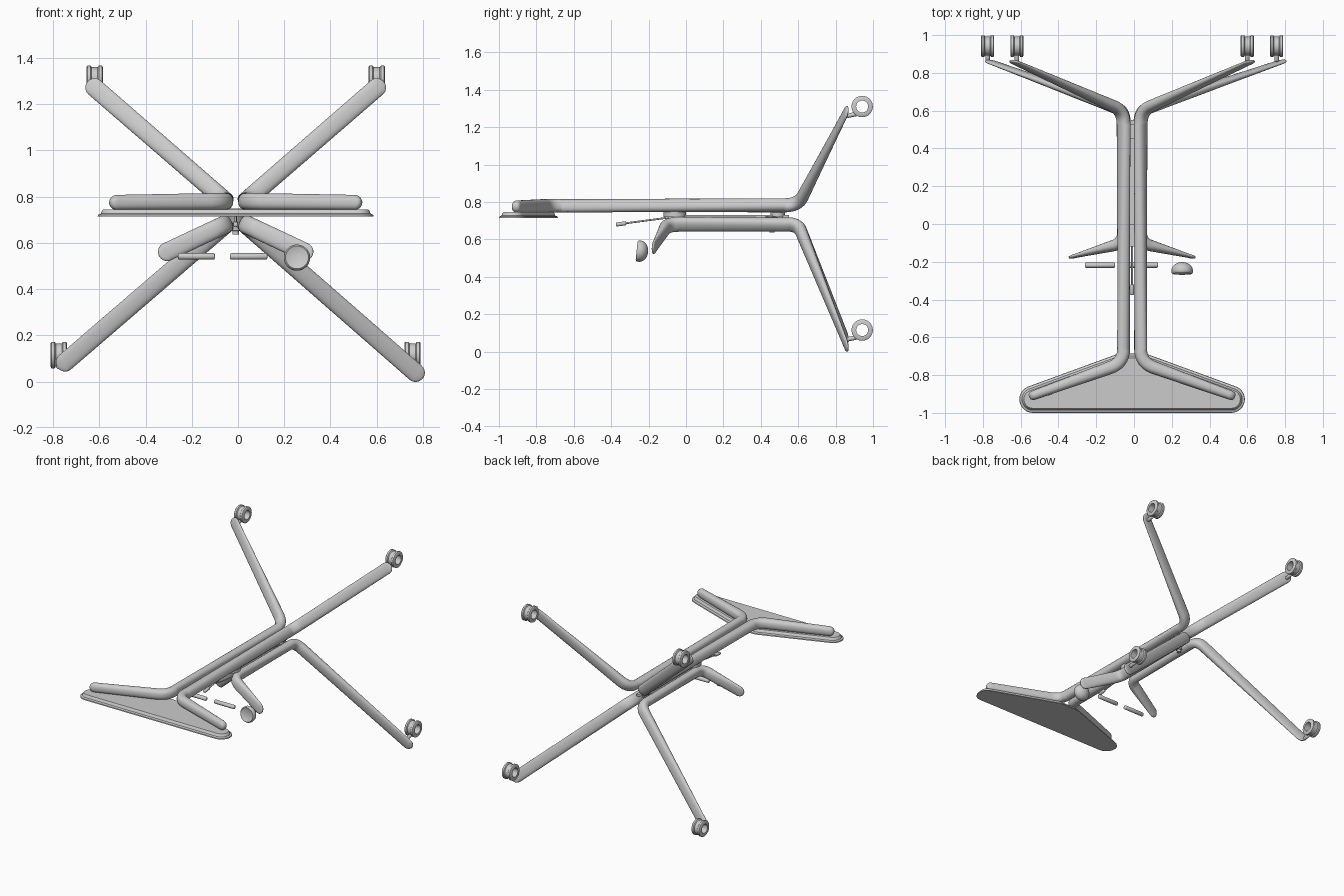
import bpy, bmesh, math
from mathutils import Vector as V

if "Cube" in bpy.data.objects:
    bpy.data.objects.remove(bpy.data.objects["Cube"])

CX = -0.01  # mirror plane of the frame


def finish(bm, name, angle=40):
    bmesh.ops.recalc_face_normals(bm, faces=bm.faces)
    me = bpy.data.meshes.new(name)
    bm.to_mesh(me)
    bm.free()
    me.shade_smooth()
    me.set_sharp_from_angle(angle=math.radians(angle))
    ob = bpy.data.objects.new(name, me)
    bpy.context.collection.objects.link(ob)
    return ob


def loft(name, rings, caps=True, closed=False, angle=40):
    bm = bmesh.new()
    rs = [[bm.verts.new(p) for p in r] for r in rings]
    n = len(rs[0])
    for a, b in zip(rs, rs[1:] + ([rs[0]] if closed else [])):
        for i in range(n):
            bm.faces.new((a[i], a[(i + 1) % n], b[(i + 1) % n], b[i]))
    if caps and not closed:
        bm.faces.new(rs[0])
        bm.faces.new(rs[-1])
    return finish(bm, name, angle)


def lathe(name, prof, origin, axis, seg=32, closed=False, angle=40):
    """Revolve (radius, distance) points about an axis."""
    axis = V(axis).normalized()
    u = axis.orthogonal().normalized()
    v = axis.cross(u)
    rings = []
    for r, d in prof:
        rings.append([V(origin) + axis * d + (u * math.cos(t) + v * math.sin(t)) * r
                      for t in (2 * math.pi * i / seg for i in range(seg))])
    return loft(name, rings, closed=closed, angle=angle)


def rod(name, a, b, r, seg=20):
    L = (V(b) - V(a)).length
    e = r * 0.4
    return lathe(name, [(r * .6, 0), (r * .9, e * .4), (r, e), (r, L - e), (r * .9, L - e * .4), (r * .6, L)],
                 a, V(b) - V(a), seg)


def frame_tube(name, pts, wides, ws, ts, side, bend=0.075):
    """Flattened tube through tip, bend, bend, tip with rounded ends."""
    A, B, C, D = (V(p) for p in pts)
    st = []  # centre, wide direction, width, thickness
    n0, n1 = V(wides[0]).normalized(), V(wides[1]).normalized()

    def cap(tip, nxt, n, w, t):
        d = (nxt - tip).normalized()
        out = []
        for k in range(7):
            a = math.radians(8 + 82 * k / 6)
            f = math.sin(a)
            out.append((tip + d * (w / 2) * (1 - math.cos(a)), n, w * f, t * f ** .6))
        return out

    def corner(P, Q, R, n, w, t):
        p = Q + (P - Q).normalized() * bend
        r = Q + (R - Q).normalized() * bend
        return [(p * (1 - s) ** 2 + Q * 2 * s * (1 - s) + r * s * s, n, w, t)
                for s in (k / 10 for k in range(11))]

    st += cap(A, B, n0, ws[0], ts[0])
    st += corner(A, B, C, n0, ws[1], ts[1])
    st += corner(B, C, D, n1, ws[2], ts[2])
    st += cap(D, C, n1, ws[3], ts[3])[::-1]
    rings = []
    for i, (c, n, w, t) in enumerate(st):
        tan = (st[min(i + 1, len(st) - 1)][0] - st[max(i - 1, 0)][0]).normalized()
        wd = (n - tan * n.dot(tan)).normalized()
        td = tan.cross(wd)
        ring = []
        for k in range(28):
            a = 2 * math.pi * k / 28
            ca, sa = math.cos(a), math.sin(a)
            p = c + wd * math.copysign(abs(ca) ** .85, ca) * w / 2 + td * math.copysign(abs(sa) ** .85, sa) * t / 2
            ring.append((CX + side * p.x, p.y, p.z))
        rings.append(ring)
    loft(name, rings, angle=50)


for side, label in ((1, "right"), (-1, "left")):
    # upper rail: front bar on the plate, straight run, raised rear arm
    frame_tube("upper_rail_" + label,
               [(.545, -.915, .775), (.045, -.735, .78), (.045, .60, .782), (.64, .865, 1.298)],
               [(0, 0, 1), (-.65, 0, .76)], (.065, .072, .078, .08), (.05, .068, .062, .02), side)
    # lower rail: short front leg, straight run, rear leg
    tip = (.808, .865, .013) if side > 0 else (.768, .865, .058)
    frame_tube("lower_rail_" + label,
               [(.332, -.178, .545), (.045, -.10, .68), (.045, .60, .68), tip],
               [(.42, 0, .91), (.66, 0, .75)], (.08, .08, .08, .08), (.02, .06, .062, .02), side, .06)
    # spool wheels with their stems
    for x, z, pos in ((.61, 1.31, "upper"), (.765, .115, "lower")):
        wx = CX + side * x
        half = [(.032, -.035), (.052, -.035), (.057, -.031), (.057, -.018), (.05, -.013)]
        prof = half + [(r, -d) for r, d in half[::-1]]
        lathe(f"{pos}_wheel_{label}", prof, (wx, .942, z), (1, 0, 0), 40, closed=True)
        rod(f"{pos}_wheel_stem_{label}", (wx, .86, z - .05), (wx, .912, z - .04), .012)

# front foot plate: stacked outlines with a stepped rim
rings = []
for z, d in ((.715, 0), (.722, .002), (.727, .014), (.738, .018), (.745, .024)):
    ring = []
    for cx, cy, r, a0, a1 in ((.525, -.928, .072, -90, 68), (.06, -.74, .055, 68, 90),
                              (-.06, -.74, .055, 90, 112), (-.525, -.928, .072, 112, 270)):
        for k in range(13):
            a = math.radians(a0 + (a1 - a0) * k / 12)
            ring.append((CX + cx + (r - d) * math.cos(a), cy + (r - d) * math.sin(a), z))
    rings.append(ring)
loft("foot_plate", rings, angle=30)

# joining strip and spacer discs between the rails
bm = bmesh.new()
bmesh.ops.create_cube(bm, size=1)
for v in bm.verts:
    v.co = (CX + v.co.x * .05, .225 + v.co.y * .65, .722 + v.co.z * .016)
finish(bm, "joining_strip")
for y, r in ((-.06, .06), (.49, .038)):
    lathe("spacer_disc", [(r, 0), (r, .028)], (CX, y, .72), (0, 0, 1))
lathe("clamp_bolt", [(.045, 0), (.02, -.055), (.02, -.068), (.014, -.07), (.014, -.086)], (CX, .46, .722), (0, 0, 1), 20)

# adjusting lever
rod("lever", (CX, -.05, .722), (CX, -.33, .685), .005, 12)
rod("lever_grip", (CX, -.32, .686), (CX, -.375, .679), .011, 12)

# foot pegs
rod("peg_left", (-.26, -.218, .542), (-.10, -.218, .542), .014)
rod("peg_right", (-.035, -.218, .542), (.127, -.218, .542), .014)

# domed knob, shallow dish to the front
dome = [(.002, .004), (.042, .003), (.05, -.002), (.056, .004), (.057, .014)]
dome += [(.057 * math.cos(a), .016 + .044 * math.sin(a)) for a in (math.radians(11 * k) for k in range(1, 9))]
lathe("knob", dome + [(.001, .06)], (.255, -.262, .538), (0, 1, -.1), 36)
